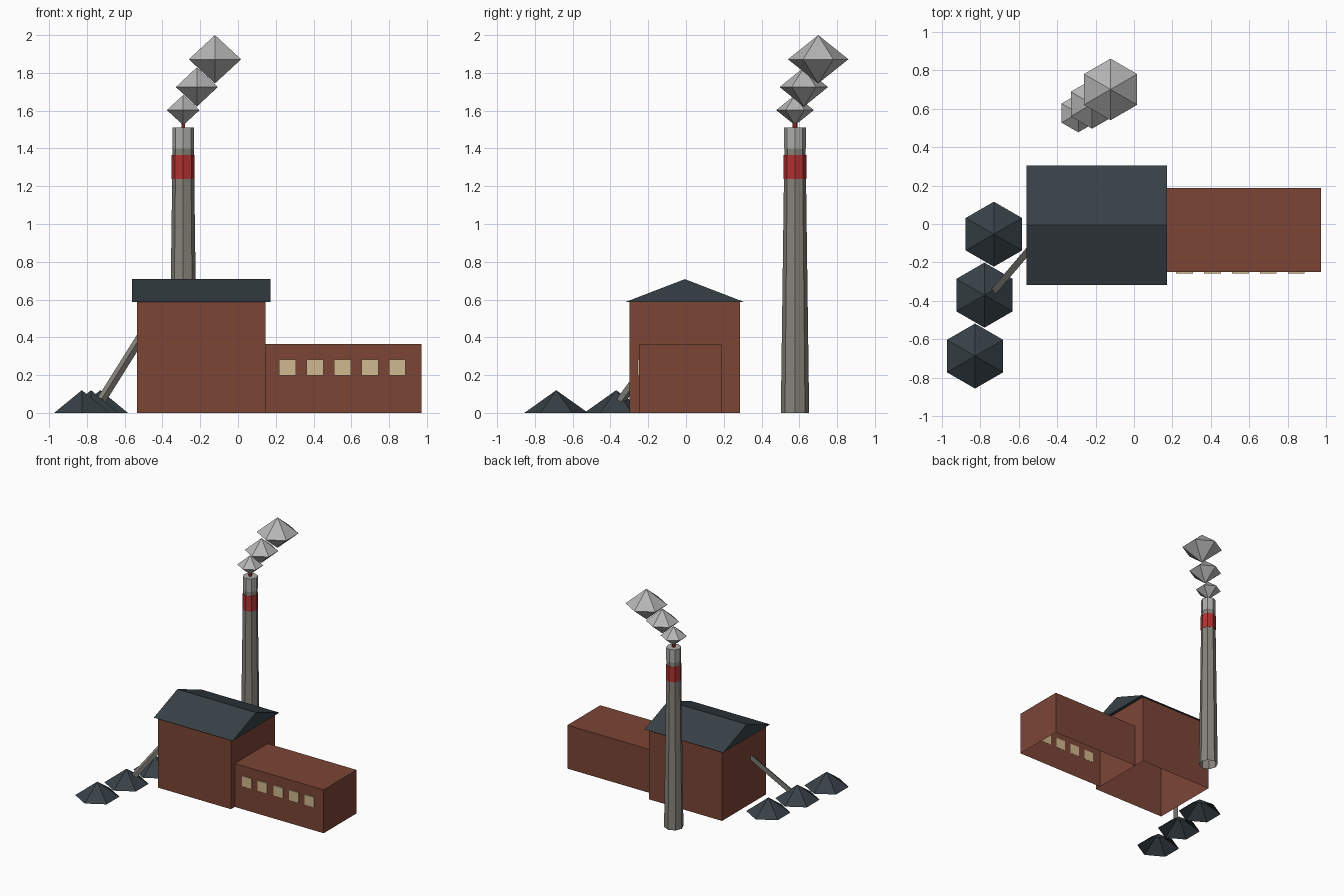
import bpy, bmesh, math
from mathutils import Vector

if "Cube" in bpy.data.objects:
    bpy.data.objects.remove(bpy.data.objects["Cube"])


def material(name, rgb):
    # sRGB 0-255 to linear
    m = bpy.data.materials.new(name)
    m.diffuse_color = (*[((c / 255 + 0.055) / 1.055) ** 2.4 for c in rgb], 1)
    m.use_nodes = True
    m.node_tree.nodes["Principled BSDF"].inputs["Base Color"].default_value = m.diffuse_color
    return m


BRICK = material("brick", (124, 69, 54))
SLATE = material("slate", (55, 64, 70))
CONCRETE = material("concrete", (134, 131, 123))
RED = material("band_red", (176, 50, 50))
PALE = material("pale_grey", (172, 172, 170))
SMOKE = material("smoke_grey", (182, 182, 182))
GLASS = material("window_cream", (208, 185, 144))


def finish(name, bm, mat):
    bmesh.ops.recalc_face_normals(bm, faces=bm.faces)
    me = bpy.data.meshes.new(name)
    bm.to_mesh(me)
    bm.free()
    me.materials.append(mat)
    ob = bpy.data.objects.new(name, me)
    bpy.context.collection.objects.link(ob)
    return ob


def box(name, lo, hi, mat, floor=True):
    bm = bmesh.new()
    bmesh.ops.create_cube(bm, size=1)
    bm.normal_update()
    if not floor:
        down = [f for f in bm.faces if f.normal.z < -0.5]
        bmesh.ops.delete(bm, geom=down, context='FACES_ONLY')
    for v in bm.verts:
        v.co = [(a + b) / 2 + c * (b - a) for a, b, c in zip(lo, hi, v.co)]
    return finish(name, bm, mat)


def lathe(name, x, y, rings, sides, mat, floor=True):
    """Stack of (z, radius) rings, first corner facing +y; radius 0 makes a point."""
    bm = bmesh.new()
    loops = []
    for z, r in rings:
        n = sides if r else 1
        loops.append([bm.verts.new((x + r * math.sin(2 * math.pi * i / sides),
                                    y + r * math.cos(2 * math.pi * i / sides), z))
                      for i in range(n)])
    for a, b in zip(loops, loops[1:]):
        for i in range(sides):
            j = (i + 1) % sides
            quad = [a[i % len(a)], a[j % len(a)], b[j % len(b)], b[i % len(b)]]
            bm.faces.new(list(dict.fromkeys(quad)))
    for end in (loops if floor else loops[1:])[::max(1, len(loops) - 1)]:
        if len(end) > 1:
            bm.faces.new(end)
    return finish(name, bm, mat)


# Brick buildings, open underneath
box("main_hall", (-0.535, -0.30, 0), (0.145, 0.285, 0.59), BRICK, floor=False)
box("annex", (0.145, -0.25, 0), (0.972, 0.188, 0.365), BRICK, floor=False)

# Gable roof: triangular profile extruded along x
bm = bmesh.new()
tri = bm.faces.new([bm.verts.new((-0.56, y, z))
                    for y, z in ((-0.318, 0.588), (0.305, 0.588), (-0.006, 0.708))])
ext = bmesh.ops.extrude_face_region(bm, geom=[tri], use_keep_orig=True)
for v in ext["geom"]:
    if isinstance(v, bmesh.types.BMVert):
        v.co.x = 0.172
finish("gable_roof", bm, SLATE)

# Row of annex windows
for i in range(5):
    cx = 0.262 + 0.1455 * i
    box(f"window_{i + 1}", (cx - 0.044, -0.258, 0.198), (cx + 0.044, -0.249, 0.282), GLASS)

# Chimney with bands and warning lamp
CX, CY = -0.290, 0.577
lathe("chimney_shaft", CX, CY, [(0, 0.075), (1.505, 0.055)], 8, CONCRETE, floor=False)
lathe("chimney_red_band", CX, CY, [(1.238, 0.061), (1.365, 0.061)], 8, RED)
lathe("chimney_pale_band", CX, CY, [(1.40, 0.058), (1.51, 0.058)], 8, PALE)
lathe("chimney_lamp", CX, CY, [(1.505, 0.012), (1.55, 0.012)], 6, RED)

# Smoke puffs: six-sided double pyramids
for i, (x, y, z, r, h) in enumerate([(-0.290, 0.577, 1.603, 0.10, 0.08),
                                     (-0.218, 0.624, 1.725, 0.128, 0.104),
                                     (-0.122, 0.70, 1.872, 0.16, 0.128)]):
    lathe(f"smoke_puff_{i + 1}", x, y, [(z - h, 0), (z, r), (z + h, 0)], 6, SMOKE)

# Coal piles, open underneath
for i in range(3):
    lathe(f"coal_pile_{i + 1}", -0.729 - 0.049 * i, -0.053 - 0.317 * i,
          [(0, 0.169), (0.12, 0)], 6, SLATE, floor=False)

# Conveyor beam from the middle pile into the hall
a, b = Vector((-0.725, -0.345, 0.065)), Vector((-0.515, -0.098, 0.40))
beam = box("conveyor", (-0.017, -0.017, 0), (0.017, 0.017, (b - a).length), CONCRETE)
beam.location = a
beam.rotation_euler = (b - a).to_track_quat('Z', 'Y').to_euler()
